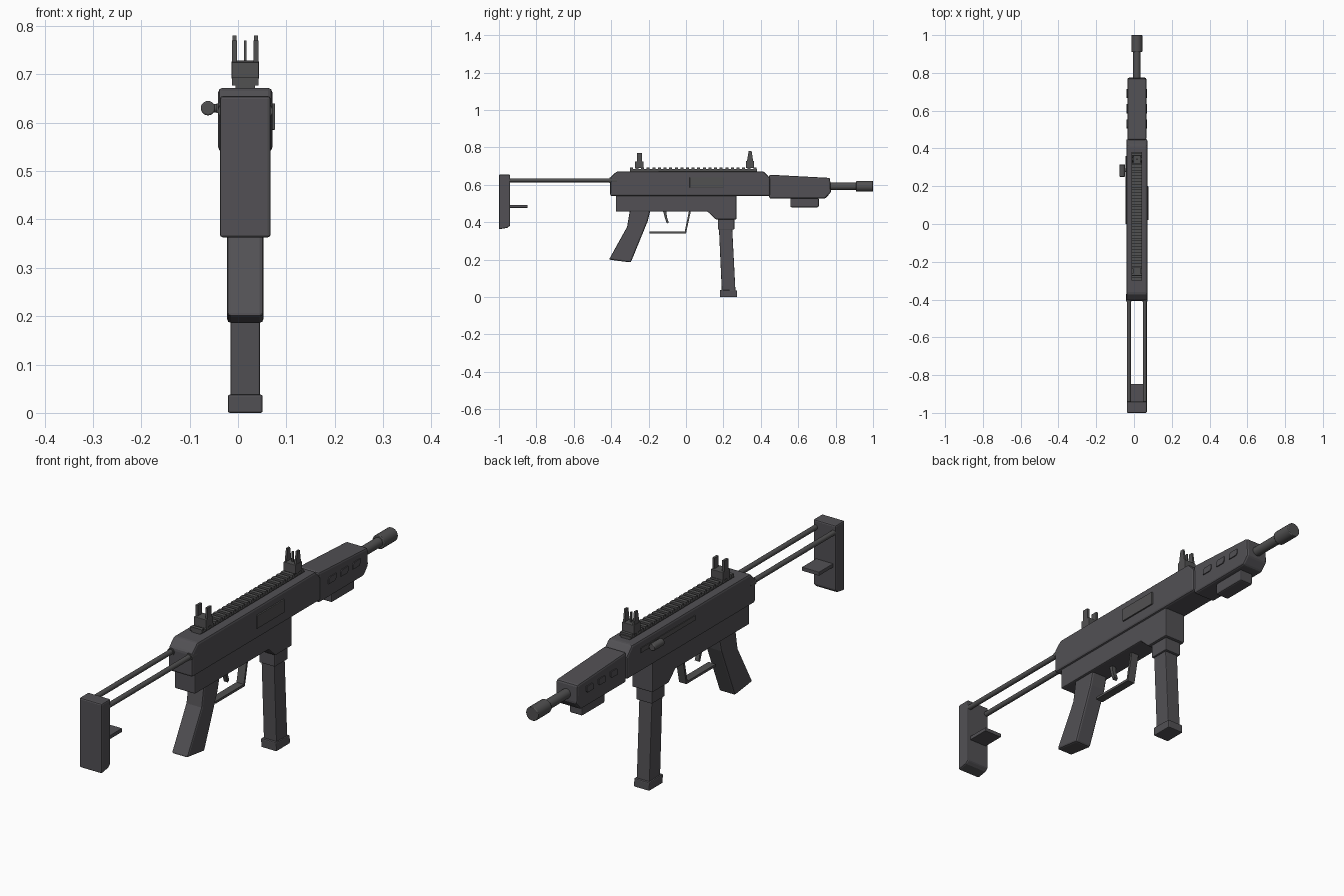
import bpy, bmesh, math
from mathutils import Vector

if "Cube" in bpy.data.objects:
    bpy.data.objects.remove(bpy.data.objects["Cube"], do_unlink=True)

CX = 0.015  # centre plane of the body


def material(name, colour):
    m = bpy.data.materials.new(name)
    m.use_nodes = True
    m.diffuse_color = (*colour, 1)
    m.node_tree.nodes["Principled BSDF"].inputs["Base Color"].default_value = (*colour, 1)
    return m


BODY = material("dark grey polymer", (0.084, 0.081, 0.089))
METAL = material("dark grey metal", (0.083, 0.082, 0.083))


def finish(name, bm, mat, bevel=0.0):
    bmesh.ops.recalc_face_normals(bm, faces=bm.faces)
    mesh = bpy.data.meshes.new(name)
    bm.to_mesh(mesh)
    bm.free()
    mesh.materials.append(mat)
    ob = bpy.data.objects.new(name, mesh)
    bpy.context.collection.objects.link(ob)
    if bevel:
        mod = ob.modifiers.new("Bevel", "BEVEL")
        mod.width, mod.segments, mod.limit_method = bevel, 2, "ANGLE"
    return ob


def slab(name, profile, width, mat=BODY, bevel=0.0, x=CX):
    """Side profile of (y, z) points extruded along x."""
    bm = bmesh.new()
    face = bm.faces.new([bm.verts.new((x - width / 2, y, z)) for y, z in profile])
    ext = bmesh.ops.extrude_face_region(bm, geom=[face])["geom"]
    moved = [v for v in ext if isinstance(v, bmesh.types.BMVert)]
    bmesh.ops.translate(bm, verts=moved, vec=(width, 0, 0))
    return finish(name, bm, mat, bevel)


def box(name, y0, y1, z0, z1, width, mat=BODY, bevel=0.0, x=CX):
    return slab(name, [(y0, z0), (y1, z0), (y1, z1), (y0, z1)], width, mat, bevel, x)


def rod(name, a, b, r, mat=METAL, sides=20, bevel=0.0):
    a, b = Vector(a), Vector(b)
    bm = bmesh.new()
    bmesh.ops.create_cone(bm, cap_ends=True, segments=sides, radius1=r, radius2=r, depth=(b - a).length)
    turn = (b - a).to_track_quat("Z", "Y").to_matrix().to_4x4()
    bmesh.ops.transform(bm, matrix=turn, verts=bm.verts)
    bmesh.ops.translate(bm, verts=bm.verts, vec=(a + b) / 2)
    ob = finish(name, bm, mat, bevel)
    bpy.ops.object.select_all(action="DESELECT")
    ob.select_set(True)
    bpy.context.view_layer.objects.active = ob
    bpy.ops.object.shade_smooth_by_angle(angle=math.radians(40))
    return ob


# Receivers
slab("upper_receiver", [(-0.405, 0.54), (-0.405, 0.64), (-0.37, 0.672), (0.415, 0.672),
                        (0.45, 0.635), (0.45, 0.54)], 0.112, bevel=0.009)
slab("lower_receiver", [(-0.375, 0.545), (-0.375, 0.457), (0.115, 0.457), (0.16, 0.415),
                        (0.27, 0.415), (0.27, 0.545)], 0.096, bevel=0.005)
box("ejection_port_cover", 0.02, 0.2, 0.585, 0.64, 0.008, METAL, 0.002, x=0.073)
box("charging_slot", 0.0, 0.36, 0.62, 0.64, 0.006, METAL, x=-0.041)

# Charging handle
rod("charging_handle_stem", (-0.03, 0.285, 0.63), (-0.062, 0.285, 0.63), 0.009)
rod("charging_handle", (-0.062, 0.25, 0.63), (-0.062, 0.315, 0.63), 0.015, bevel=0.003)

# Handguard with side slots and lower block
slab("handguard", [(0.445, 0.527), (0.445, 0.654), (0.77, 0.637), (0.775, 0.56),
                   (0.745, 0.527)], 0.1, bevel=0.008)
for side, x in (("right", CX - 0.051), ("left", CX + 0.051)):
    for i in range(3):
        y = 0.53 + i * 0.08
        slab(f"handguard_slot_{side}_{i + 1}", [(y - 0.024, 0.585), (y + 0.016, 0.585),
             (y + 0.024, 0.593), (y + 0.024, 0.612), (y - 0.016, 0.612), (y - 0.024, 0.604)],
             0.006, x=x)
box("handguard_lower_block", 0.558, 0.71, 0.48, 0.53, 0.06, bevel=0.006)

# Barrel and muzzle
rod("barrel", (CX, 0.76, 0.592), (CX, 0.92, 0.592), 0.02)
rod("muzzle", (CX, 0.91, 0.592), (CX, 1.0, 0.592), 0.029, bevel=0.003)

# Stock: two rods, butt plate and tab
for side, sx in (("right", -1), ("left", 1)):
    x = CX + sx * 0.042
    rod(f"stock_rod_{side}", (x, -0.95, 0.624), (x, -0.38, 0.624), 0.0105, sides=16)
    rod(f"stock_rod_collar_{side}", (x, -0.409, 0.624), (x, -0.37, 0.624), 0.015)
slab("butt_plate", [(-1.0, 0.362), (-0.955, 0.37), (-0.94, 0.382), (-0.94, 0.655),
                    (-1.0, 0.655)], 0.105, bevel=0.006)
box("stock_tab", -0.95, -0.847, 0.477, 0.493, 0.08, bevel=0.002)

# Grip
slab("grip", [(-0.3, 0.465), (-0.19, 0.465), (-0.205, 0.405), (-0.295, 0.185),
              (-0.412, 0.2), (-0.315, 0.375)], 0.075, bevel=0.008)

# Magazine
box("magazine_well", 0.17, 0.258, 0.36, 0.42, 0.074, bevel=0.004)
slab("magazine", [(0.176, 0.37), (0.247, 0.37), (0.265, 0.02), (0.192, 0.02)], 0.06, bevel=0.003)
slab("magazine_base", [(0.182, 0.0), (0.274, 0.0), (0.273, 0.035), (0.181, 0.038)],
     0.072, bevel=0.004)

# Trigger and guard
slab("trigger_guard", [(-0.195, 0.34), (0.0, 0.34), (0.026, 0.46), (0.016, 0.46),
                       (-0.007, 0.35), (-0.195, 0.35)], 0.034, METAL)
slab("trigger", [(-0.123, 0.46), (-0.106, 0.46), (-0.101, 0.425), (-0.092, 0.398),
                 (-0.102, 0.392), (-0.112, 0.42)], 0.018, METAL)

# Top rail
box("rail_neck", -0.3, 0.38, 0.665, 0.684, 0.04, METAL)
box("rail_bed", -0.3, 0.38, 0.677, 0.682, 0.054, METAL)
for i in range(23):
    y = -0.292 + i * 0.03
    box(f"rail_tooth_{i + 1}", y - 0.008, y + 0.008, 0.68, 0.693, 0.054, METAL)

# Sights
box("rear_sight_base", -0.274, -0.226, 0.69, 0.725, 0.056, METAL, 0.002)
box("front_sight_base", 0.32, 0.364, 0.69, 0.728, 0.056, METAL, 0.002)
for side, sx in (("right", -1), ("left", 1)):
    x = CX + sx * 0.0225
    box(f"rear_sight_ear_{side}", -0.263, -0.236, 0.715, 0.77, 0.01, METAL, x=x)
    slab(f"front_sight_ear_{side}", [(0.325, 0.72), (0.36, 0.72), (0.351, 0.78),
                                     (0.335, 0.78)], 0.008, METAL, x=x)
box("front_sight_post", 0.339, 0.346, 0.72, 0.77, 0.006, METAL)
